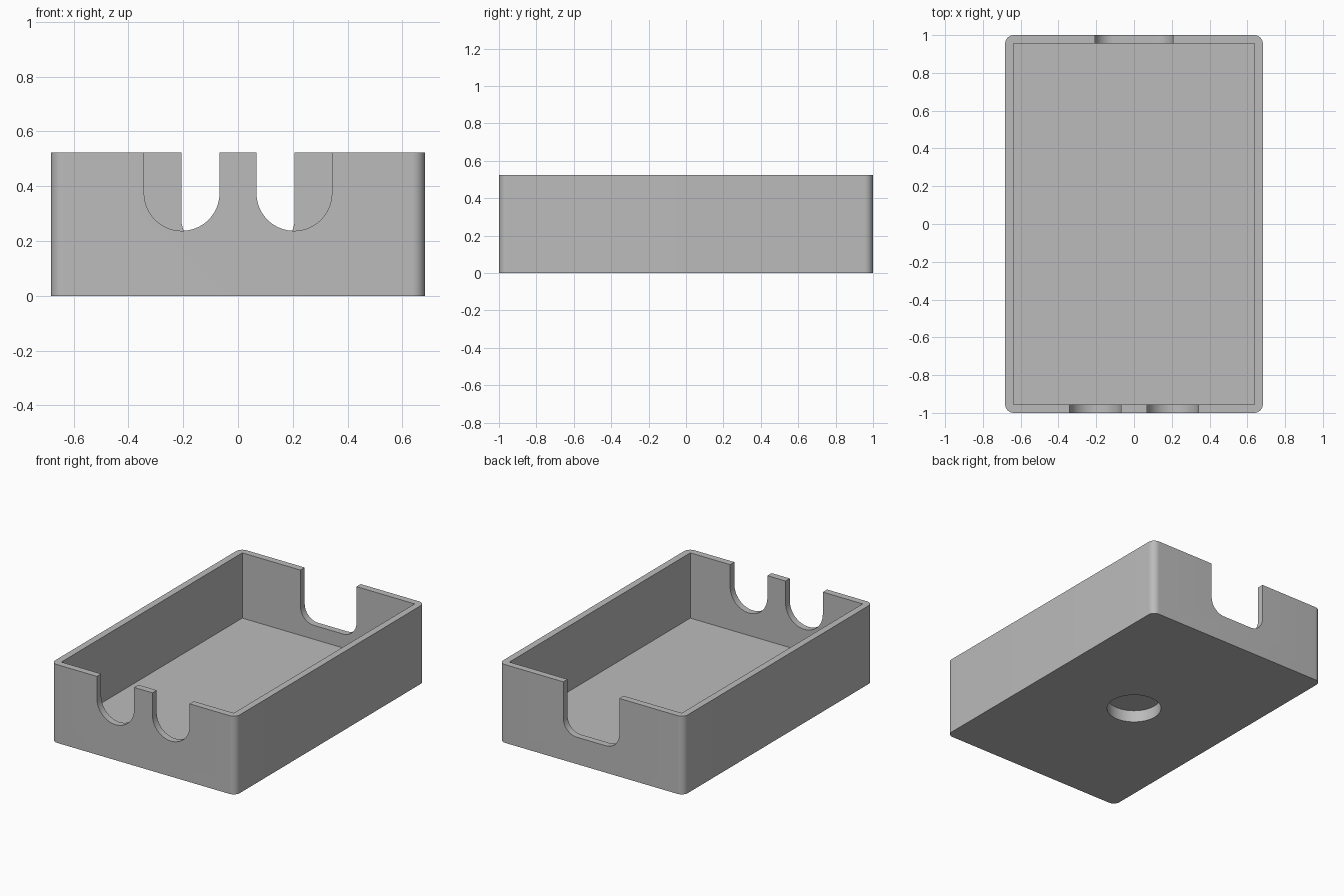
import bpy
import bmesh
from math import sin, cos, pi, radians
from mathutils import Vector

cube = bpy.data.objects.get("Cube")
if cube:
    bpy.data.objects.remove(cube, do_unlink=True)

HALF_X, HALF_Y, HEIGHT = 0.682, 1.0, 0.523
WALL, FLOOR, CORNER = 0.045, 0.087, 0.046

grey = bpy.data.materials.new("plain grey")
grey.use_nodes = True
colour = (0.5, 0.5, 0.5, 1)
grey.diffuse_color = colour
grey.node_tree.nodes["Principled BSDF"].inputs["Base Color"].default_value = colour


def arc(cx, cy, r, start, end, steps):
    """Points along an arc, angles in degrees."""
    return [(cx + r * cos(radians(start + (end - start) * i / steps)),
             cy + r * sin(radians(start + (end - start) * i / steps)))
            for i in range(steps + 1)]


def prism(name, outline, place, push):
    """Extrude a 2D outline, placed in space by a function, along a vector."""
    bm = bmesh.new()
    face = bm.faces.new([bm.verts.new(place(a, b)) for a, b in outline])
    moved = bmesh.ops.extrude_face_region(bm, geom=[face])["geom"]
    bmesh.ops.translate(bm, vec=Vector(push),
                        verts=[g for g in moved if isinstance(g, bmesh.types.BMVert)])
    bmesh.ops.recalc_face_normals(bm, faces=bm.faces)
    mesh = bpy.data.meshes.new(name)
    bm.to_mesh(mesh)
    bm.free()
    mesh.materials.append(grey)
    obj = bpy.data.objects.new(name, mesh)
    bpy.context.collection.objects.link(obj)
    return obj


def slot(name, x, y, half, r, bottom):
    """U-shaped cutter through an end wall, open at the top."""
    zc = bottom + r
    outline = arc(x - half + r, zc, r, 180, 270, 16)
    right = arc(x + half - r, zc, r, 270, 360, 16)
    outline += right if half > r else right[1:]
    outline += [(x + half, HEIGHT + 0.1), (x - half, HEIGHT + 0.1)]
    return prism(name, outline, lambda a, b: (a, y - 0.1, b), (0, 0.2, 0))


# Outer body with rounded upright corners
ix, iy = HALF_X - CORNER, HALF_Y - CORNER
outline = []
for n, (sx, sy) in enumerate([(1, 1), (-1, 1), (-1, -1), (1, -1)]):
    outline += arc(sx * ix, sy * iy, CORNER, 90 * n, 90 * n + 90, 12)
tray = prism("tray", outline, lambda a, b: (a, b, 0), (0, 0, HEIGHT))

# Cavity, cable slots and the shallow round recess underneath
cx, cy = HALF_X - WALL, HALF_Y - WALL
cutters = [
    prism("cavity_cutter", [(-cx, -cy), (cx, -cy), (cx, cy), (-cx, cy)],
          lambda a, b: (a, b, FLOOR), (0, 0, HEIGHT)),
    slot("front_left_slot_cutter", 0.205, -HALF_Y, 0.1375, 0.1375, 0.237),
    slot("front_right_slot_cutter", -0.205, -HALF_Y, 0.1375, 0.1375, 0.237),
    slot("back_slot_cutter", 0, HALF_Y, 0.207, 0.1, 0.18),
    prism("recess_cutter", arc(0, 0, 0.168, 0, 360, 64)[:-1],
          lambda a, b: (a, b, -0.1), (0, 0, 0.18)),
]
bpy.context.view_layer.objects.active = tray
for cutter in cutters:
    cut = tray.modifiers.new(cutter.name, "BOOLEAN")
    cut.operation = "DIFFERENCE"
    cut.solver = "EXACT"
    cut.object = cutter
    bpy.ops.object.modifier_apply(modifier=cut.name)
    bpy.data.objects.remove(cutter, do_unlink=True)

bpy.ops.object.select_all(action="DESELECT")
tray.select_set(True)
bpy.ops.object.shade_smooth_by_angle(angle=radians(30))
